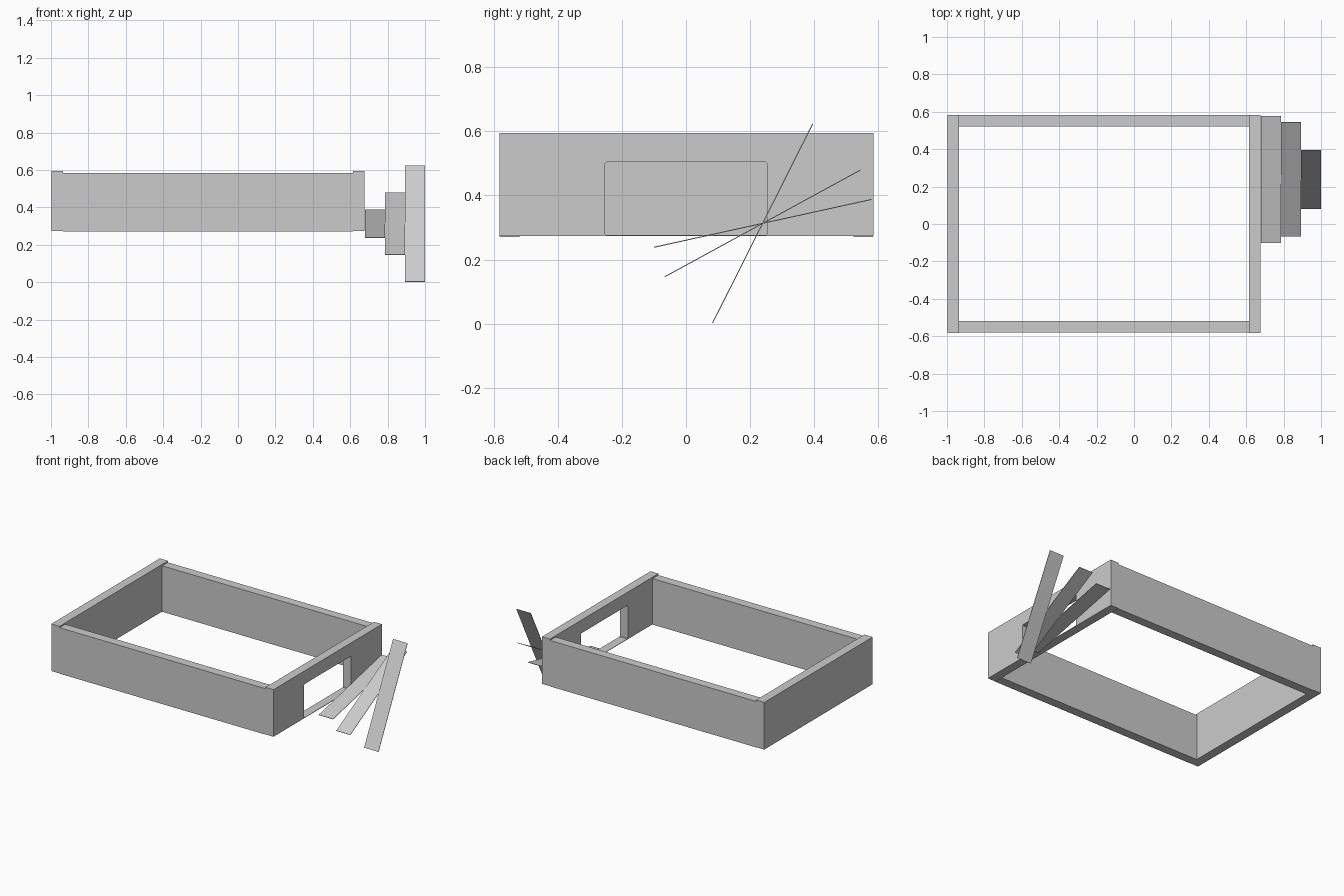
import bpy, math

if "Cube" in bpy.data.objects:
    bpy.data.objects.remove(bpy.data.objects["Cube"])

grey = bpy.data.materials.new("plain_grey")
grey.diffuse_color = (0.6, 0.6, 0.6, 1)
grey.use_nodes = True
grey.node_tree.nodes["Principled BSDF"].inputs["Base Color"].default_value = grey.diffuse_color


def box(name, x, y, z):
    """Box from (min, max) ranges."""
    bpy.ops.mesh.primitive_cube_add(
        size=1, location=[sum(r) / 2 for r in (x, y, z)])
    ob = bpy.context.object
    ob.name = name
    ob.scale = [r[1] - r[0] for r in (x, y, z)]
    bpy.ops.object.transform_apply(location=False, rotation=False, scale=True)
    ob.data.materials.append(grey)
    return ob


# long side walls
box("front_wall", (-0.936, 0.616), (-0.581, -0.519), (0.271, 0.584))
box("back_wall", (-0.936, 0.616), (0.522, 0.583), (0.271, 0.584))

# solid end wall
box("left_wall", (-0.998, -0.936), (-0.582, 0.584), (0.273, 0.594))

# end wall with doorway and thin sill
right = box("right_wall", (0.615, 0.675), (-0.582, 0.584), (0.273, 0.594))
cutter = box("doorway_cutter", (0.5, 0.8), (-0.252, 0.252), (0.276, 0.504))
bev = cutter.modifiers.new("soft_corners", "BEVEL")
bev.width = 0.004
bev.segments = 1
cutter.hide_render = True
cutter.hide_set(True)
cut = right.modifiers.new("doorway", "BOOLEAN")
cut.object = cutter
cut.solver = "EXACT"

# three thin slats fanned around a shared axis
for i, (x0, x1, angle) in enumerate([(0.678, 0.786, 12.4),
                                     (0.786, 0.892, 28.6),
                                     (0.892, 1.0, 63.3)]):
    slat = box(f"slat_{i + 1}", (x0, x1), (-0.3475, 0.3475), (-0.0015, 0.0015))
    slat.location.y = 0.239
    slat.location.z = 0.313
    slat.rotation_euler.x = math.radians(angle)
